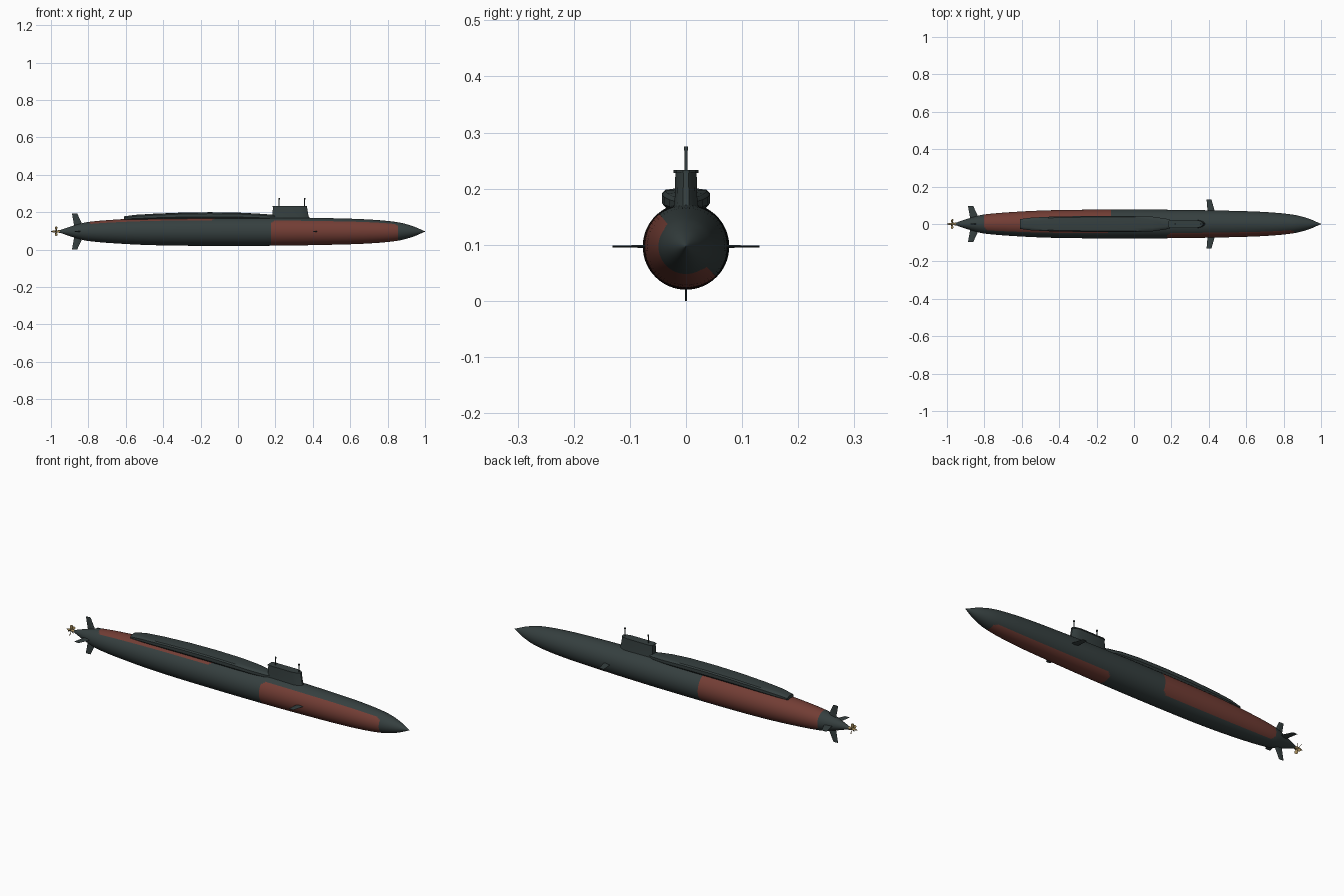
import bpy, bmesh, math
from mathutils import Matrix, Vector

cube = bpy.data.objects.get("Cube")
if cube:
    bpy.data.objects.remove(cube, do_unlink=True)

AXIS = 0.097  # height of the hull centre line


def material(name, rgb):
    m = bpy.data.materials.new(name)
    m.use_nodes = True
    m.diffuse_color = (*rgb, 1)
    bsdf = m.node_tree.nodes["Principled BSDF"]
    bsdf.inputs["Base Color"].default_value = (*rgb, 1)
    bsdf.inputs["Roughness"].default_value = 0.7
    return m


DARK = material("dark grey green", (0.036, 0.05, 0.05))
RED = material("dull red", (0.17, 0.047, 0.035))
BRASS = material("brass", (0.36, 0.25, 0.1))


def loft(name, rings, mats, smooth=None, paint=None):
    """Skin closed rings of equal length and cap both ends."""
    bm = bmesh.new()
    rows = [[bm.verts.new(p) for p in ring] for ring in rings]
    n = len(rows[0])
    for i, (a, b) in enumerate(zip(rows, rows[1:])):
        for j in range(n):
            k = (j + 1) % n
            face = bm.faces.new((a[j], a[k], b[k], b[j]))
            if paint:
                face.material_index = paint(i, j)
    bm.faces.new(rows[0])
    bm.faces.new(rows[-1])
    bmesh.ops.recalc_face_normals(bm, faces=bm.faces)
    mesh = bpy.data.meshes.new(name)
    bm.to_mesh(mesh)
    bm.free()
    for m in mats:
        mesh.materials.append(m)
    ob = bpy.data.objects.new(name, mesh)
    bpy.context.collection.objects.link(ob)
    if smooth:
        bpy.ops.object.select_all(action='DESELECT')
        ob.select_set(True)
        bpy.context.view_layer.objects.active = ob
        bpy.ops.object.shade_smooth_by_angle(angle=math.radians(smooth))
    return ob


def lathe_rings(profile, count, y=0, z=AXIS):
    return [[(x, y + r * math.cos(math.tau * j / count),
              z + r * math.sin(math.tau * j / count)) for j in range(count)]
            for x, r in profile]


# Hull: smooth curve through a few radii
KEYS = [(-0.955, 0.006), (-0.87, 0.034), (-0.8, 0.051), (-0.6, 0.067),
        (-0.4, 0.0745), (-0.1, 0.077), (0.2, 0.076), (0.5, 0.071),
        (0.7, 0.064), (0.85, 0.05), (0.93, 0.03), (1.0, 0.0008)]


def hull_radius(x):
    i = max(k for k in range(len(KEYS) - 1) if KEYS[k][0] <= x or k == 0)

    def slope(k):
        a, b = KEYS[max(k - 1, 0)], KEYS[min(k + 1, len(KEYS) - 1)]
        return (b[1] - a[1]) / (b[0] - a[0])
    (x0, r0), (x1, r1) = KEYS[i], KEYS[i + 1]
    h = x1 - x0
    t = (x - x0) / h
    return (r0 * (1 + 2 * t) * (1 - t) ** 2 + r1 * t * t * (3 - 2 * t)
            + h * t * (1 - t) * (slope(i) * (1 - t) - slope(i + 1) * t))


SEGS, STEPS = 64, 230
stations = [-0.955 + 1.955 * i / STEPS for i in range(STEPS + 1)]


def hull_paint(i, j):
    """Two opposite half-wrapped panels with rounded corners."""
    x = (stations[i] + stations[i + 1]) / 2
    angle = 360 * (j + 0.5) / SEGS
    for start, end, centre, half in ((0.175, 0.855, 222, 93), (-0.8, -0.12, 42, 87)):
        away = abs((angle - centre + 180) % 360 - 180)
        u = abs(x - (start + end) / 2) - (end - start) / 2 + 0.03
        v = math.radians(away - half) * 0.075 + 0.03
        if math.hypot(max(u, 0), max(v, 0)) < 0.03:
            return 1
    return 0


loft("hull", lathe_rings([(x, hull_radius(x)) for x in stations], SEGS),
     [DARK, RED], 40, hull_paint)

# Raised deck: x, half width, top, lower edge
deck = []
for x, w, top, low in [(-0.61, 0.026, 0.178, 0.163), (-0.55, 0.034, 0.186, 0.166),
                       (-0.45, 0.039, 0.192, 0.17), (-0.3, 0.042, 0.198, 0.174),
                       (-0.15, 0.043, 0.2, 0.175), (0.0, 0.043, 0.198, 0.174),
                       (0.1, 0.039, 0.193, 0.171), (0.17, 0.029, 0.188, 0.168),
                       (0.21, 0.018, 0.185, 0.165)]:
    half = [(w * 0.6, 0.155), (w, low), (w, top - 0.008), (w - 0.006, top - 0.002),
            (w * 0.5, top)]
    deck.append([(x, y, z) for y, z in half] + [(x, -y, z) for y, z in reversed(half)])
loft("missile_deck", deck, [DARK], 35)


# Sail: tapered block with a rounded leading edge
def sail_ring(back, front, w, z):
    half = [(back, w * 0.75), (back + 0.012, w), (front - 0.04, w),
            (front - 0.015, w * 0.75), (front, w * 0.25)]
    return [(x, y, z) for x, y in half] + [(x, -y, z) for x, y in reversed(half)]


loft("sail", [sail_ring(0.182, 0.385, 0.023, 0.15), sail_ring(0.184, 0.376, 0.02, 0.185),
              sail_ring(0.187, 0.369, 0.019, 0.228)], [DARK], 30)
loft("sail_cap", [sail_ring(0.185, 0.37, 0.022, 0.228),
                  sail_ring(0.185, 0.37, 0.022, 0.233)], [DARK])


def post(name, x, profile):
    loft(name, [[(x + r * math.cos(math.tau * j / 10), r * math.sin(math.tau * j / 10), z)
                 for j in range(10)] for z, r in profile], [DARK], 40)


for name, x in (("rear_mast", 0.22), ("front_mast", 0.356)):
    post(name, x, [(0.225, 0.0025), (0.268, 0.0025), (0.268, 0.004), (0.275, 0.004)])


# Control surfaces: thin diamond sections from root to tip
def fin(name, root, tip, angle):
    rings = []
    for dist, back, front, thick in (root, tip):
        mid = back + (front - back) * 0.6
        rings.append([(back, dist, 0), (mid, dist, thick), (front, dist, 0),
                      (mid, dist, -thick)])
    turn = Matrix.Translation((0, 0, AXIS)) @ Matrix.Rotation(math.radians(angle), 4, 'X')
    loft(name, [[turn @ Vector(p) for p in ring] for ring in rings], [DARK])


for side, angle in (("left", 0), ("right", 180)):
    fin(side + "_bow_plane", (0.05, 0.395, 0.437, 0.003), (0.131, 0.388, 0.414, 0.0015), angle)
for name, angle in (("left_stern_plane", 0), ("upper_rudder", 90),
                    ("right_stern_plane", 180), ("lower_rudder", 270)):
    fin(name, (0.015, -0.873, -0.822, 0.003), (0.097, -0.888, -0.86, 0.0015), angle)

# Propeller: hub and five twisted blades
loft("propeller_hub", lathe_rings([(-0.948, 0.007), (-0.985, 0.006), (-1.0, 0.001)], 16),
     [BRASS], 40)
for b in range(5):
    spin = (Matrix.Translation((-0.972, 0, AXIS)) @ Matrix.Rotation(math.tau * b / 5, 4, 'X'))
    rings = []
    for dist, width, twist in ((0.003, 0.005, 60), (0.014, 0.008, 48), (0.023, 0.008, 38),
                               (0.027, 0.004, 34)):
        pitch = spin @ Matrix.Rotation(math.radians(twist), 4, 'Z')
        rings.append([pitch @ Vector((a * width, c * 0.0008, dist))
                      for a, c in ((-1, 0), (0, 1), (1, 0), (0, -1))])
    loft(f"propeller_blade_{b + 1}", rings, [BRASS])
